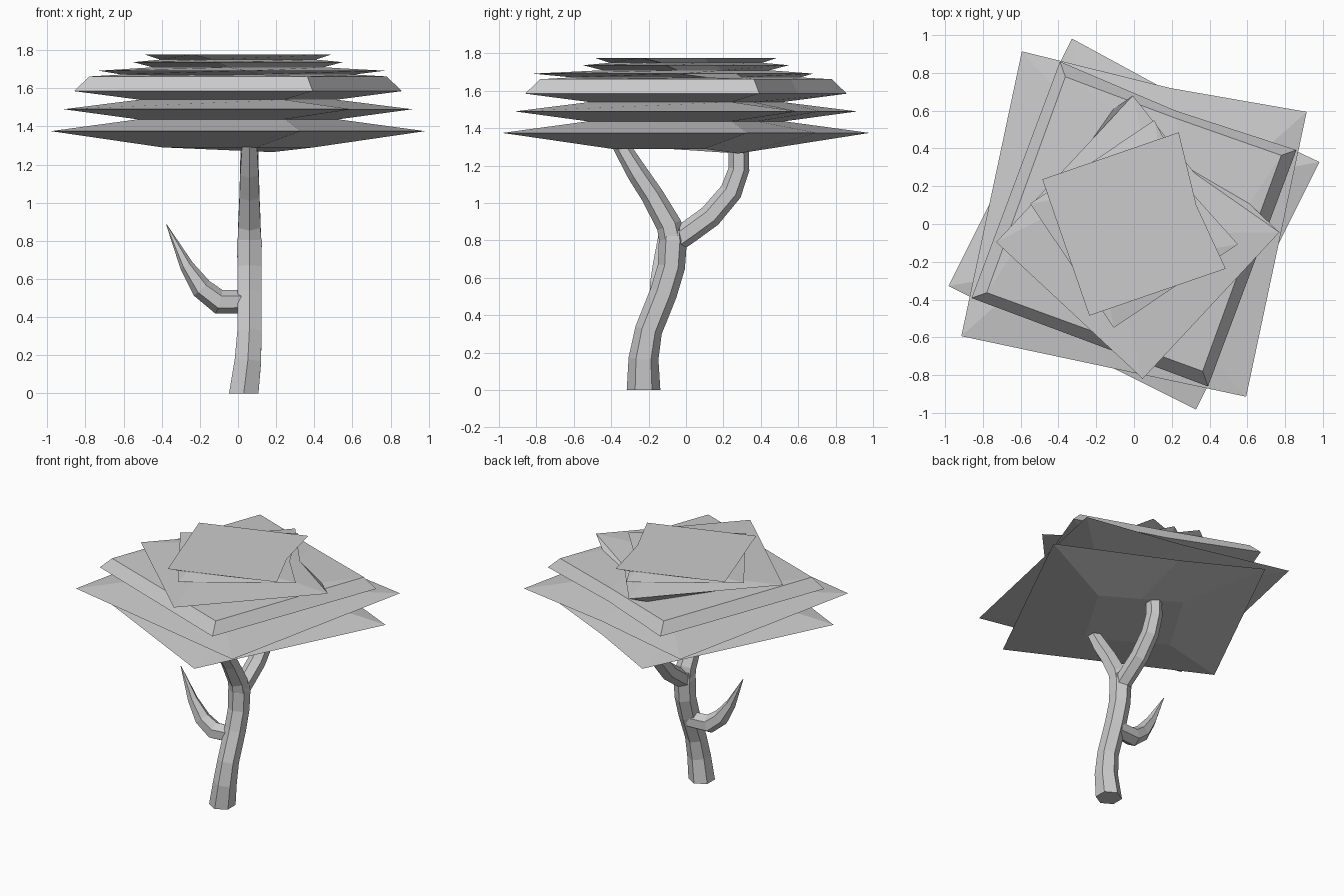
import bpy, bmesh
from math import cos, sin, pi, radians
from mathutils import Vector

if "Cube" in bpy.data.objects:
    bpy.data.objects.remove(bpy.data.objects["Cube"])


def make_object(name, bm):
    bmesh.ops.recalc_face_normals(bm, faces=bm.faces[:])
    me = bpy.data.meshes.new(name)
    bm.to_mesh(me)
    bm.free()
    ob = bpy.data.objects.new(name, me)
    bpy.context.collection.objects.link(ob)
    return ob


def loft(name, rings):
    """Skin a stack of equal-sized rings and cap both ends."""
    bm = bmesh.new()
    rows = [[bm.verts.new(p) for p in ring] for ring in rings]
    n = len(rows[0])
    for a, b in zip(rows, rows[1:]):
        for i in range(n):
            j = (i + 1) % n
            bm.faces.new((a[i], a[j], b[j], b[i]))
    bm.faces.new(rows[0][::-1])
    bm.faces.new(rows[-1])
    return make_object(name, bm)


def limb(name, path, side, sides=6):
    """Six-sided tube along (x, y, z, radius) points."""
    pts = [Vector(p[:3]) for p in path]
    rings = []
    for i, p in enumerate(pts):
        t = (pts[min(i + 1, len(pts) - 1)] - pts[max(i - 1, 0)]).normalized()
        v = t.cross(Vector(side)).normalized()
        u = v.cross(t)
        r = path[i][3]
        ring = []
        for k in range(sides):
            a = 2 * pi * k / sides + pi / 2
            q = p + u * (r * cos(a)) + v * (r * sin(a))
            if p.z == 0:
                q.z = 0
            ring.append(q)
        rings.append(ring)
    return loft(name, rings)


# Trunk and its limbs
limb("trunk", [(.03, -.227, 0, .09), (.052, -.227, .17, .08), (.06, -.2, .32, .073),
               (.06, -.12, .52, .073), (.06, -.078, .66, .073), (.06, -.07, .8, .075),
               (.06, -.07, .86, .06)], (1, 0, 0))
limb("front_limb", [(.06, -.07, .78, .07), (.06, -.09, .88, .068), (.06, -.18, 1.04, .06),
                    (.06, -.26, 1.16, .056), (.06, -.35, 1.31, .045)], (1, 0, 0))
limb("back_limb", [(.06, -.05, .8, .06), (.06, .02, .85, .062), (.06, .13, .93, .062),
                   (.06, .24, 1.06, .06), (.06, .283, 1.18, .056), (.06, .28, 1.32, .055)], (1, 0, 0))
limb("side_twig", [(.05, -.12, .48, .06), (-.1, -.135, .48, .065), (-.19, -.145, .55, .056),
                   (-.27, -.145, .67, .036), (-.375, -.135, .885, .002)], (0, 1, 0))


# Leaf canopy: zigzag stack of twisted squares, each with a notch on one edge
# z, corner radius, first corner angle, notch x, notch y
layers = [
    (1.29, .41, 14, .18, .28),
    (1.375, 1.035, 18.5, .19, .70),
    (1.437, .58, 25, .22, .38),
    (1.49, 1.09, 33, .19, .72),
    (1.54, .57, 25, .20, .36),
    (1.585, .945, 24.5, .22, .60),
    (1.662, .86, 25, .22, .56),
    (1.672, .62, 10, .28, .30),
    (1.692, .75, 2, .32, .27),
    (1.71, .45, -6, .26, .20),
    (1.737, .56, -11, .32, .15),
    (1.75, .43, -18, .24, .12),
    (1.776, .54, -26, .33, .10),
]
rings = []
for i, (z, r, ang, nx, ny) in enumerate(layers):
    cx, cy = (.02, -.07) if i == 8 else (0, 0)
    ring = [(cx + r * cos(radians(ang + 90 * k)), cy + r * sin(radians(ang + 90 * k)), z)
            for k in range(4)]
    ring.insert(1, (nx, ny, z - .025 if i == 0 else z))
    rings.append(ring)
loft("leaf_canopy", rings)
